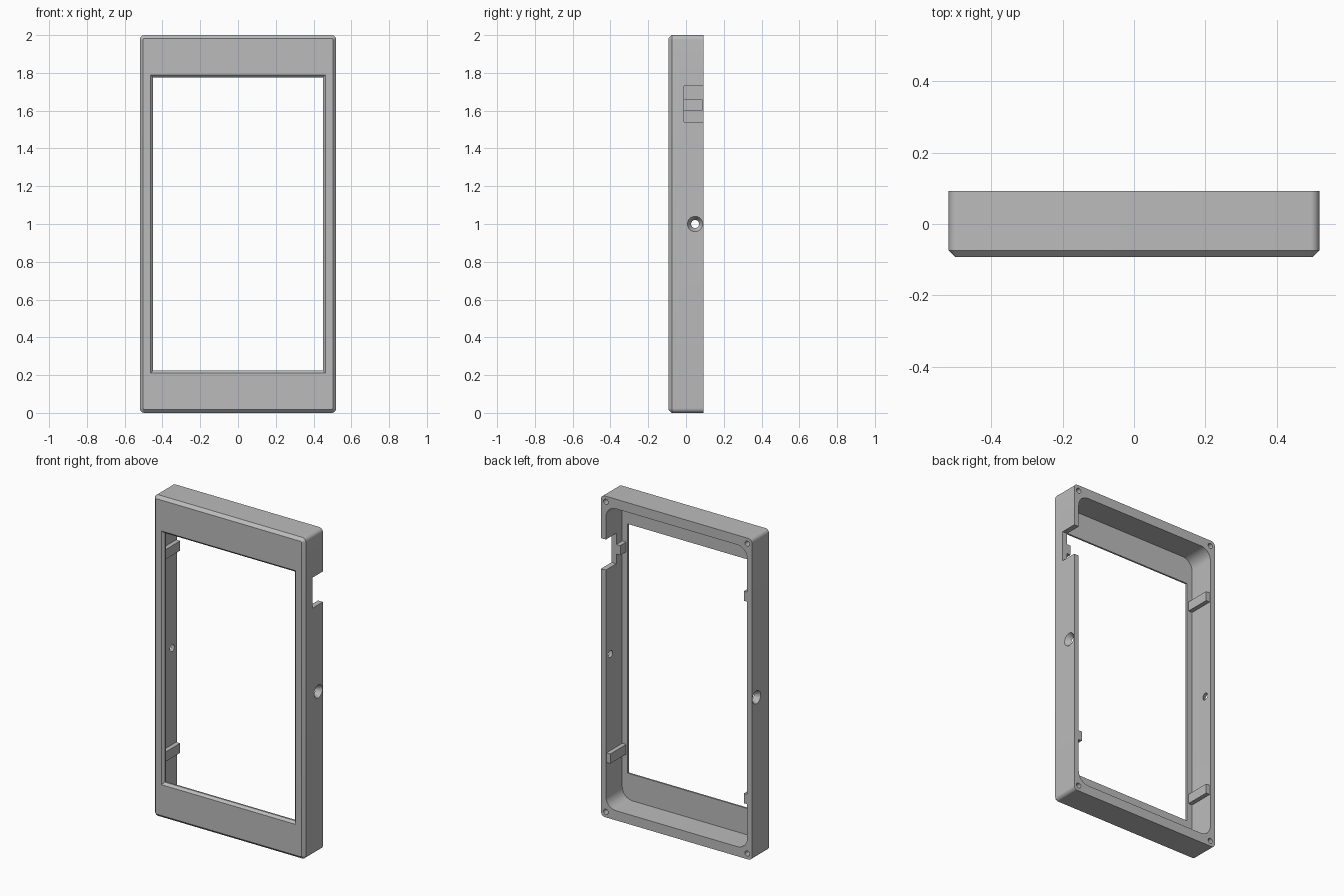
import bpy, bmesh, math
from mathutils import Matrix, Vector

cube = bpy.data.objects.get("Cube")
if cube:
    bpy.data.objects.remove(cube, do_unlink=True)

mat = bpy.data.materials.new("matte grey")
mat.use_nodes = True
grey = (0.5, 0.5, 0.5, 1)
mat.diffuse_color = grey
mat.node_tree.nodes["Principled BSDF"].inputs["Base Color"].default_value = grey

# Main dimensions
HALF_W, HALF_H, HALF_D = 0.52, 1.0, 0.093
CAVITY_W, CAVITY_H = 0.487, 0.94
FLOOR_Y = -0.068
OPEN_W, OPEN_H = 0.449, 0.776
EDGE, LIP = 0.018, 0.014
STEPS = 8


def make_object(name, bm):
    mesh = bpy.data.meshes.new(name)
    bmesh.ops.recalc_face_normals(bm, faces=bm.faces)
    bm.to_mesh(mesh)
    bm.free()
    mesh.materials.append(mat)
    obj = bpy.data.objects.new(name, mesh)
    bpy.context.collection.objects.link(obj)
    return obj


def box(name, low, high):
    low, high = Vector(low), Vector(high)
    bm = bmesh.new()
    bmesh.ops.create_cube(bm, size=1, matrix=Matrix.Translation((low + high) / 2)
                          @ Matrix.Diagonal((*(high - low), 1)))
    return make_object(name, bm)


def cone(name, centre, axis, r_start, r_end, depth):
    """Cone running along axis, r_start at the negative end."""
    turn = Vector(axis).to_track_quat("Z", "Y").to_matrix().to_4x4()
    bm = bmesh.new()
    bmesh.ops.create_cone(bm, cap_ends=True, segments=32, radius1=r_start, radius2=r_end,
                          depth=depth, matrix=Matrix.Translation(centre) @ turn)
    return make_object(name, bm)


def ring(bm, half_w, half_h, radius, y):
    """Rounded rectangle of vertices at depth y."""
    verts = []
    for i, (sx, sz) in enumerate([(1, 1), (-1, 1), (-1, -1), (1, -1)]):
        for s in range(STEPS + 1):
            a = math.pi / 2 * (i + s / STEPS)
            verts.append(bm.verts.new((sx * (half_w - radius) + radius * math.cos(a), y,
                                       HALF_H + sz * (half_h - radius) + radius * math.sin(a))))
    return verts


# Bezel shell: closed sweep of rings from the outside round to the cavity
bm = bmesh.new()
rings = [ring(bm, *spec) for spec in (
    (HALF_W, HALF_H, 0.025, HALF_D),
    (HALF_W, HALF_H, 0.025, EDGE - HALF_D),
    (HALF_W - EDGE, HALF_H - EDGE, 0.007, -HALF_D),
    (OPEN_W + LIP, OPEN_H + LIP, 0, -HALF_D),
    (OPEN_W, OPEN_H, 0, LIP - HALF_D),
    (OPEN_W, OPEN_H, 0, FLOOR_Y),
    (CAVITY_W, CAVITY_H, 0.07, FLOOR_Y),
    (CAVITY_W, CAVITY_H, 0.07, HALF_D))]
for a, b in zip(rings, rings[1:] + rings[:1]):
    for i in range(len(a)):
        j = (i + 1) % len(a)
        bm.faces.new((a[i], a[j], b[j], b[i]))
bmesh.ops.remove_doubles(bm, verts=bm.verts, dist=1e-5)
shell = make_object("bezel_shell", bm)

# Cutters: side port, countersunk side holes, corner screw holes
NOTCH_Y = -0.01
cutters = [box("port_cutter", (0.47, NOTCH_Y, 1.54), (0.6, 0.2, 1.73))]
for side in (1, -1):
    cutters.append(cone("side_hole_cutter", (side * 0.503, 0.048, HALF_H), (side, 0, 0),
                        0.02, 0.041, 0.036))
    for up in (1, -1):
        cutters.append(cone("screw_hole_cutter", (side * 0.487, HALF_D, HALF_H + up * 0.965),
                            (0, 1, 0), 0.016, 0.016, 0.2))

bpy.context.view_layer.objects.active = shell
for cutter in cutters:
    mod = shell.modifiers.new("cut", "BOOLEAN")
    mod.operation = "DIFFERENCE"
    mod.solver = "EXACT"
    mod.object = cutter
    bpy.ops.object.modifier_apply(modifier=mod.name)
    bpy.data.objects.remove(cutter, do_unlink=True)

bpy.ops.object.select_all(action="DESELECT")
shell.select_set(True)
bpy.ops.object.shade_smooth_by_angle(angle=math.radians(30))

# Retaining ribs on the inner side walls; the one at the port is cut short
for side, label in ((1, "left"), (-1, "right")):
    for z, level in ((0.37, "lower"), (1.63, "upper")):
        back = NOTCH_Y if side > 0 and z > HALF_H else 0.088
        xs = sorted((side * 0.46, side * (CAVITY_W + 0.005)))
        box(f"{label}_{level}_rib", (xs[0], FLOOR_Y - 0.002, z - 0.03), (xs[1], back, z + 0.03))
